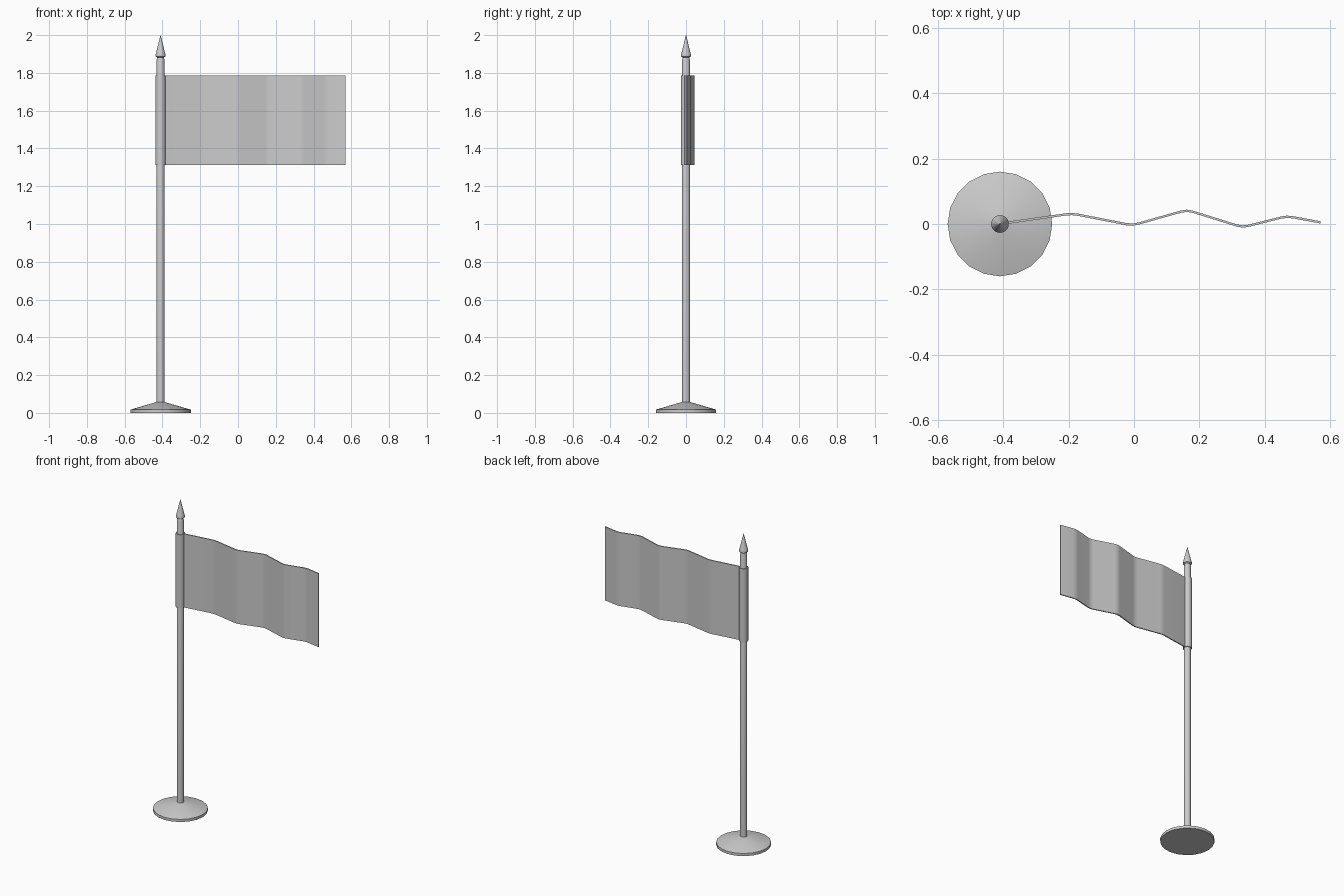
import bpy, bmesh, math

if "Cube" in bpy.data.objects:
    bpy.data.objects.remove(bpy.data.objects["Cube"])

POLE_X = -0.41


def finish(name, bm, angle=30):
    bmesh.ops.recalc_face_normals(bm, faces=bm.faces)
    mesh = bpy.data.meshes.new(name)
    bm.to_mesh(mesh)
    bm.free()
    obj = bpy.data.objects.new(name, mesh)
    bpy.context.collection.objects.link(obj)
    bpy.ops.object.select_all(action='DESELECT')
    obj.select_set(True)
    bpy.context.view_layer.objects.active = obj
    bpy.ops.object.shade_smooth_by_angle(angle=math.radians(angle))
    return obj


def lathe(name, profile, sides):
    """Turn (radius, z) points around the pole axis, closing both ends."""
    bm = bmesh.new()
    rings = []
    for r, z in profile:
        rings.append([bm.verts.new((POLE_X + r * math.cos(math.tau * i / sides),
                                    r * math.sin(math.tau * i / sides), z))
                      for i in range(sides)])
    for a, b in zip(rings, rings[1:]):
        for i in range(sides):
            j = (i + 1) % sides
            bm.faces.new((a[i], a[j], b[j], b[i]))
    bm.faces.new(rings[0])
    bm.faces.new(rings[-1])
    return finish(name, bm)


# Low conical foot
lathe("base", [(0.16, 0), (0.16, 0.017), (0.02, 0.058)], 20)

# Pole with softened top
lathe("pole", [(0.021, 0.04), (0.021, 1.868), (0.018, 1.878)], 20)

# Spear tip on a narrow neck
lathe("finial", [(0.016, 1.87), (0.018, 1.882), (0.026, 1.887), (0.027, 1.895),
                 (0.024, 1.904), (0.0008, 2.0)], 20)

# Cloth sleeve around the pole
Z0, Z1 = 1.312, 1.785
lathe("flag_sleeve", [(0.027, Z0), (0.027, Z1)], 20)

# Waving cloth: zigzag path with rounded crests, thickened in y
corners = [(-0.40, 0.002), (-0.19, 0.032), (-0.005, -0.004), (0.162, 0.043),
           (0.332, -0.010), (0.468, 0.024), (0.57, 0.005)]
path = [corners[0]]
for p, c, n in zip(corners, corners[1:], corners[2:]):
    def toward(q, d=0.018):
        length = math.dist(c, q)
        return (c[0] + (q[0] - c[0]) * d / length, c[1] + (q[1] - c[1]) * d / length)
    a, b = toward(p), toward(n)
    path += [a, ((a[0] + b[0] + 2 * c[0]) / 4, (a[1] + b[1] + 2 * c[1]) / 4), b]
path.append(corners[-1])

bm = bmesh.new()
half = 0.0035
outline = [(x, y - half) for x, y in path] + [(x, y + half) for x, y in reversed(path)]
low = [bm.verts.new((x, y, Z0)) for x, y in outline]
high = [bm.verts.new((x, y, Z1)) for x, y in outline]
count, last = len(outline), len(path) - 1
for i in range(count):
    j = (i + 1) % count
    bm.faces.new((low[i], low[j], high[j], high[i]))
for ring in (low, high):
    for i in range(last):
        bm.faces.new((ring[i], ring[i + 1], ring[count - 2 - i], ring[count - 1 - i]))
finish("flag_cloth", bm)
